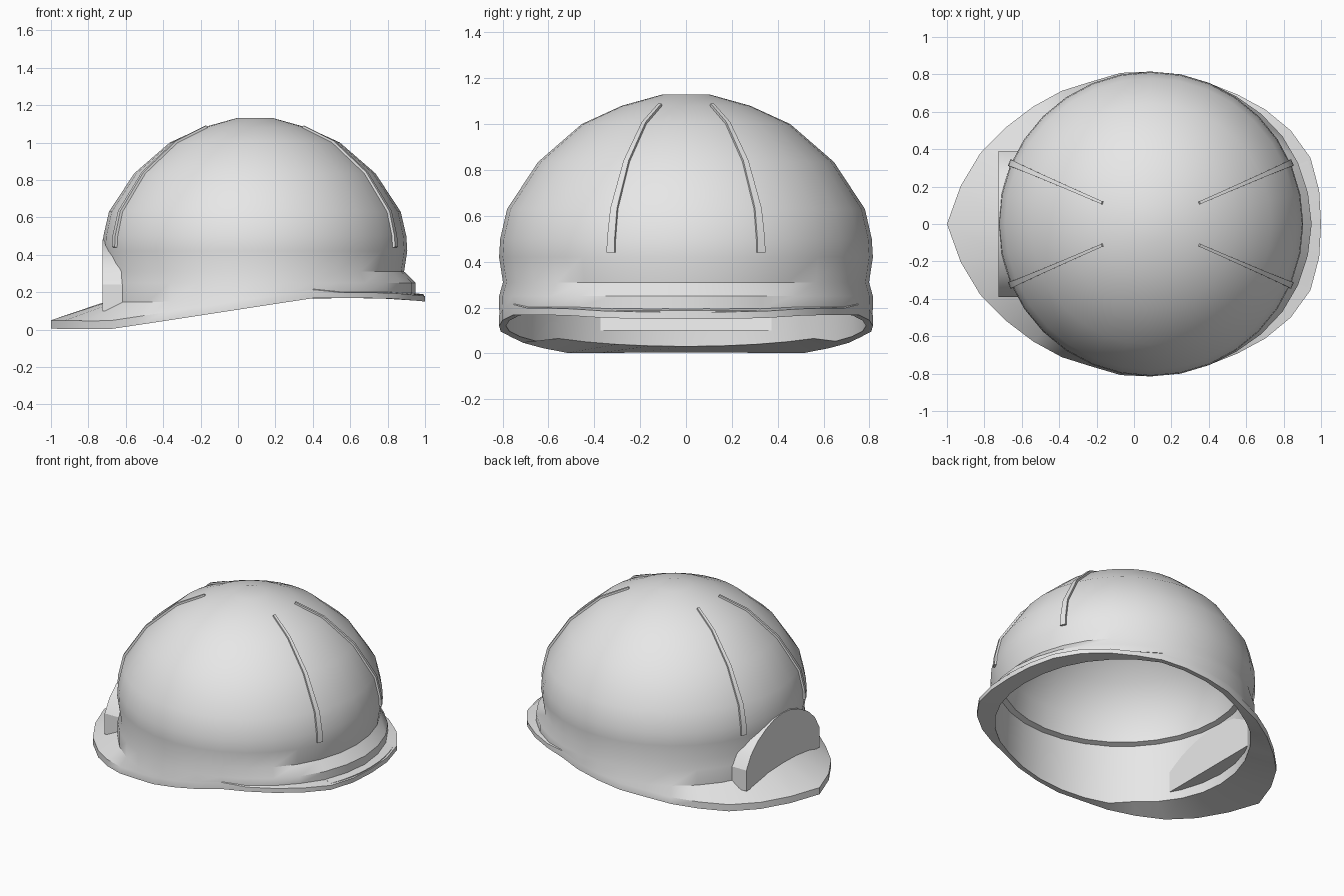
import bpy
import bmesh
from math import sin, cos, radians, degrees, atan2

cube = bpy.data.objects.get("Cube")
if cube:
    bpy.data.objects.remove(cube)

SEGMENTS = 32
CX = 0.09  # dome axis

grey = bpy.data.materials.new("light grey plastic")
grey.use_nodes = True
grey.diffuse_color = (0.8, 0.8, 0.8, 1)
grey.node_tree.nodes["Principled BSDF"].inputs["Base Color"].default_value = (0.8, 0.8, 0.8, 1)


def finish(bm, name, angle):
    bmesh.ops.recalc_face_normals(bm, faces=bm.faces)
    mesh = bpy.data.meshes.new(name)
    bm.to_mesh(mesh)
    bm.free()
    mesh.materials.append(grey)
    obj = bpy.data.objects.new(name, mesh)
    bpy.context.collection.objects.link(obj)
    bpy.ops.object.select_all(action='DESELECT')
    obj.select_set(True)
    bpy.context.view_layer.objects.active = obj
    bpy.ops.object.shade_smooth_by_angle(angle=radians(angle))
    return obj


def loft(bm, rings, closed=False):
    """Bridge rings of points; cap both ends unless closed."""
    loops = [[bm.verts.new(p) for p in ring] for ring in rings]
    pairs = list(zip(loops, loops[1:]))
    if closed:
        pairs.append((loops[-1], loops[0]))
    for a, b in pairs:
        n = len(a)
        for i in range(n):
            j = (i + 1) % n
            bm.faces.new((a[i], a[j], b[j], b[i]))
    if not closed:
        bm.faces.new(loops[0])
        bm.faces.new(loops[-1])


def interp(table, t):
    """Piecewise linear lookup."""
    for (a, u), (b, v) in zip(table, table[1:]):
        if t <= b:
            return u + (v - u) * max(0, t - a) / (b - a)
    return table[-1][1]


# Brim radius by angle from the back, and underside height by x
BRIM = [(0, .91), (22, .925), (30, .91), (41, .88), (52, .84), (67, .815), (96, .815),
        (102, .825), (115, .825), (129, .875), (140, .9), (162, 1.01), (172, 1.05), (180, 1.09)]
UNDER = [(-1, .005), (-.7, 0), (-.4, .045), (.4, .168), (.8, .168), (1, .15)]
FLARE = [(0, .86), (30, .85), (60, .817), (90, .815), (180, .81)]
SKIRT_Z = [(-.72, .145), (-.3, .15), (.1, .165), (.5, .2), (.95, .19)]
DOME = [(.815, .42), (.81, .5), (.78, .63), (.645, .835), (.455, 1.0), (.28, 1.08), (.1, 1.13)]
INNER = [(.08, 1.09), (.26, 1.04), (.425, .96), (.605, .8), (.725, .61), (.74, .46),
         (.775, .45), (.785, .28)]


def ring(radius, height):
    """Ring about the dome axis; radius and height are rules."""
    points = []
    for i in range(SEGMENTS):
        t = 360 * i / SEGMENTS
        a = min(t, 360 - t)
        r = radius(a)
        x = CX + r * cos(radians(t))
        points.append((x, r * sin(radians(t)), height(x, a)))
    return points


def flat_ring(r, z):
    return ring(lambda a: r, lambda x, a: z)


def brim(a):
    return interp(BRIM, a)


def brim_top(x, a):
    return interp(UNDER, x) + (.03 if a < 60 else .045)


# Shell: inside dome, underside, brim edge, skirt, outside dome
rings = [flat_ring(r, z) for r, z in INNER]
rings.append(ring(lambda a: min(.785, brim(a) - .03),
                  lambda x, a: interp(UNDER, x) + (.03 if a > 125 else 0)))
rings.append(ring(brim, lambda x, a: interp(UNDER, x)))
rings.append(ring(brim, brim_top))
rings.append(ring(lambda a: min(interp(FLARE, a), brim(a) - .001),
                  lambda x, a: max(interp(SKIRT_Z, x), brim_top(x, a) + .004)))
rings.append(ring(lambda a: interp(FLARE, a), lambda x, a: .25))
rings.append(flat_ring(.798, .31))
rings += [flat_ring(r, z) for r, z in DOME]
bm = bmesh.new()
loft(bm, rings)
finish(bm, "helmet_shell", 35)

# Raised ribs running down the dome
RADIUS_BY_Z = [(z, r) for r, z in DOME]
RIB_STEPS = [.44, .5, .63, .74, .835, .92, 1.0, 1.08]


def rib(name, angle):
    t = radians(angle)
    stations = []
    for z in RIB_STEPS:
        r = interp(RADIUS_BY_Z, z)
        half = .008 + .011 * (1.08 - z) / .64
        tilt = .9 * (z - .42)  # lean of the surface normal
        section = []
        for off, side in ((-.02, -half), (.012, -half), (.012, half), (-.02, half)):
            d = r + off * cos(tilt * 1.7)
            section.append((CX + d * cos(t) - side * sin(t),
                            d * sin(t) + side * cos(t),
                            z + off * sin(tilt * 1.7)))
        stations.append(section)
    bm = bmesh.new()
    loft(bm, stations)
    finish(bm, name, 30)


for end, base in (("rear", 0), ("visor", 180)):
    for side, sign in (("left", 1), ("right", -1)):
        rib(f"{end}_rib_{side}", base + sign * 23.5)

# Arched badge plate standing on the visor
half_arch = [(.39, .1), (.39, .24), (.34, .325), (.27, .39), (.18, .44), (.09, .472)]
arch = half_arch + [(0, .482)] + [(-y, z) for y, z in reversed(half_arch)]
bm = bmesh.new()
loft(bm, [[(x, y, z) for y, z in arch] for x in (-.725, -.6)])
# trim the back of the plate to stay inside the shell wall
for v in bm.verts:
    if v.co.x > -.65:
        v.co.x = CX - (.79 ** 2 - v.co.y ** 2) ** .5
finish(bm, "badge_plate", 30)

# Thin lip along the rear brim
lip = []
for i in range(9):
    t = radians(-22 + 5.5 * i)
    lip.append([(CX + r * cos(t), r * sin(t), z)
                for r, z in ((.84, .178), (.84, .197), (.905, .188), (.905, .16))])
bm = bmesh.new()
loft(bm, lip)
finish(bm, "rear_lip", 30)
